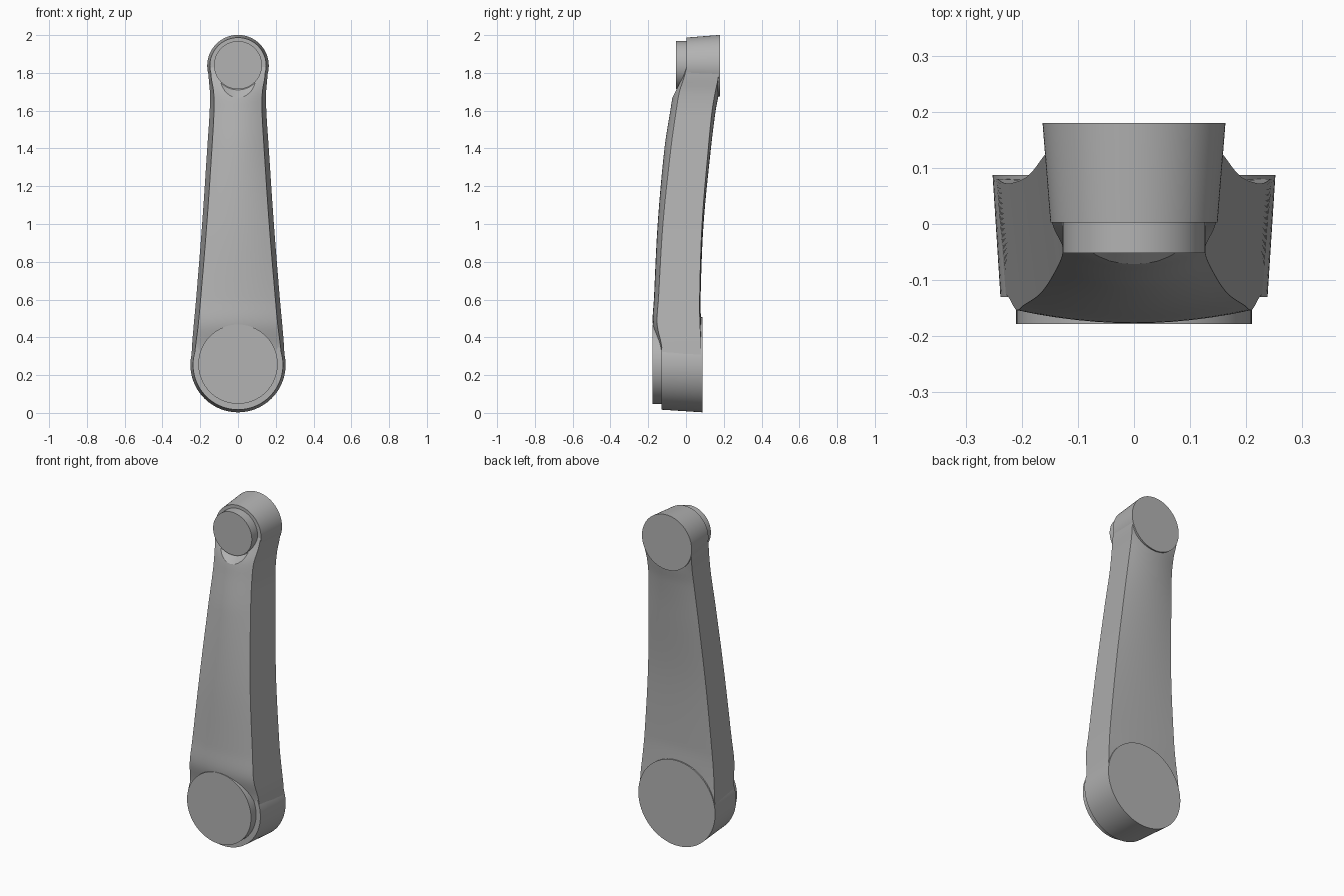
import bpy, bmesh, math
from mathutils import Matrix

if "Cube" in bpy.data.objects:
    bpy.data.objects.remove(bpy.data.objects["Cube"], do_unlink=True)

metal = bpy.data.materials.new("grey metal")
metal.use_nodes = True
metal.diffuse_color = (0.45, 0.45, 0.45, 1)
metal.node_tree.nodes["Principled BSDF"].inputs["Base Color"].default_value = (0.45, 0.45, 0.45, 1)


def make_object(name, bm):
    bmesh.ops.recalc_face_normals(bm, faces=bm.faces)
    mesh = bpy.data.meshes.new(name)
    bm.to_mesh(mesh)
    bm.free()
    mesh.materials.append(metal)
    obj = bpy.data.objects.new(name, mesh)
    bpy.context.collection.objects.link(obj)
    return obj


def smooth(obj):
    bpy.ops.object.select_all(action="DESELECT")
    obj.select_set(True)
    bpy.context.view_layer.objects.active = obj
    bpy.ops.object.shade_smooth_by_angle(angle=math.radians(28))


def disc(name, z, y_front, r_front, y_back, r_back):
    """Round boss whose axis runs along y."""
    bm = bmesh.new()
    place = Matrix.Translation((0, (y_front + y_back) / 2, z)) @ Matrix.Rotation(-math.pi / 2, 4, "X")
    bmesh.ops.create_cone(bm, cap_ends=True, segments=96, radius1=r_front,
                          radius2=r_back, depth=y_back - y_front, matrix=place)
    return make_object(name, bm)


def sample(stations, z):
    """Smooth interpolation through the stations."""
    i = 0
    while i < len(stations) - 2 and z > stations[i + 1][0]:
        i += 1
    a, b = stations[i], stations[i + 1]
    before, after = stations[max(i - 1, 0)], stations[min(i + 2, len(stations) - 1)]
    h = b[0] - a[0]
    t = (z - a[0]) / h
    out = []
    for k in range(1, len(a)):
        m0 = (b[k] - before[k]) / (b[0] - before[0]) * h
        m1 = (after[k] - a[k]) / (after[0] - a[0]) * h
        out.append((2*t**3 - 3*t**2 + 1) * a[k] + (t**3 - 2*t**2 + t) * m0
                   + (3*t**2 - 2*t**3) * b[k] + (t**3 - t**2) * m1)
    return out


# Arm outline: height, front half width, back half width,
# then y of front centre, front edge, back centre, back edge
LOW, HIGH = 0.255, 1.838
STATIONS = [
    (LOW, .236, .248, -.12, -.12, .08, .08),
    (.36, .224, .243, -.15, -.13, .082, .08),
    (.47, .21, .234, -.176, -.153, .08, .074),
    (.6, .198, .222, -.17, -.146, .077, .072),
    (1.0, .165, .19, -.15, -.122, .093, .085),
    (1.4, .138, .163, -.114, -.08, .132, .118),
    (1.6, .127, .15, -.083, -.052, .157, .138),
    (1.7, .129, .149, -.064, -.035, .175, .155),
    (1.77, .141, .155, -.03, -.012, .178, .17),
    (HIGH, .147, .158, .005, .005, .178, .175),
]
RINGS, SPAN = 70, 12

bm = bmesh.new()
rings = []
for i in range(RINGS + 1):
    z = LOW + (HIGH - LOW) * i / RINGS
    wf, wb, fc, fe, bc, be = sample(STATIONS, z)
    ring = []
    for w, mid, edge, turn in ((wf, fc, fe, 1), (wb, bc, be, -1)):
        for j in range(SPAN + 1):
            u = turn * (2 * j / SPAN - 1)
            ring.append(bm.verts.new((w * u, mid + (edge - mid) * u * u, z)))
    rings.append(ring)
for low, high in zip(rings, rings[1:]):
    for j in range(len(low)):
        k = (j + 1) % len(low)
        bm.faces.new((low[j], low[k], high[k], high[j]))
bm.faces.new(rings[0])
bm.faces.new(rings[-1])
arm = make_object("crank_arm", bm)

# Conical relief around the small cap
cutter = disc("relief_cutter", HIGH, -.15, .25, -.032, .128)
cut = arm.modifiers.new("relief", "BOOLEAN")
cut.operation = "DIFFERENCE"
cut.solver = "EXACT"
cut.object = cutter
bpy.context.view_layer.objects.active = arm
bpy.ops.object.modifier_apply(modifier=cut.name)
bpy.data.objects.remove(cutter, do_unlink=True)
smooth(arm)

# Bosses and caps at both ends
for part in (
    ("lower_boss", LOW, -.13, .238, .087, .252),
    ("lower_cap", LOW + .003, -.178, .21, -.12, .21),
    ("upper_boss", HIGH, .003, .149, .18, .163),
    ("upper_cap", HIGH + .003, -.052, .127, .02, .127),
):
    smooth(disc(*part))
